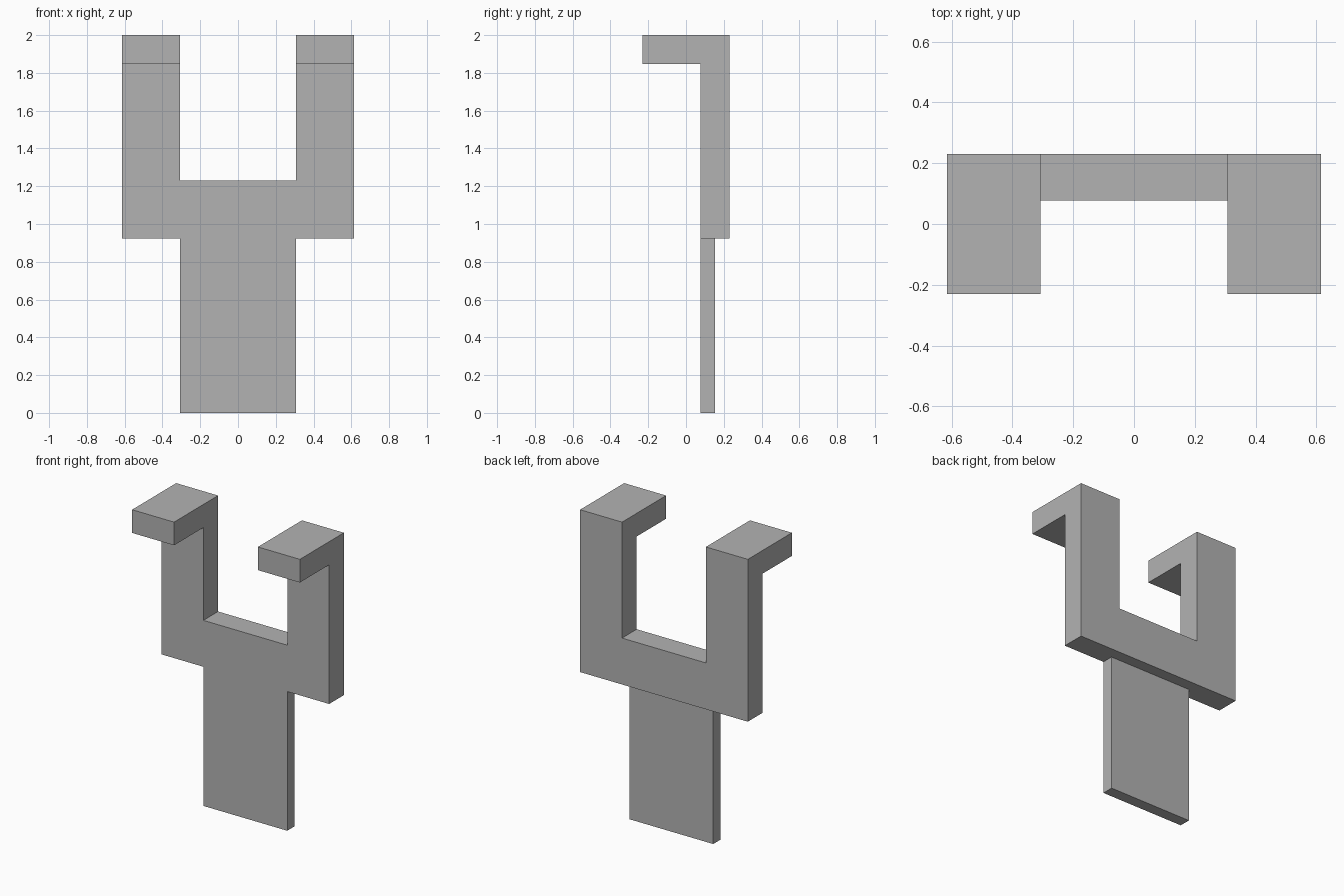
import bpy
import bmesh
from mathutils import Vector

cube = bpy.data.objects.get("Cube")
if cube:
    bpy.data.objects.remove(cube, do_unlink=True)

U = 2 / 26  # module: the whole height is 26 modules

grey = bpy.data.materials.new("mid_grey")
grey.use_nodes = True
colour = (0.45, 0.45, 0.45, 1)
grey.diffuse_color = colour
grey.node_tree.nodes["Principled BSDF"].inputs["Base Color"].default_value = colour


def extrude_profile(name, points, x0, x1):
    """Extrude a (y, z) outline along x, all measured in modules."""
    bm = bmesh.new()
    verts = [bm.verts.new((x0 * U, y * U, z * U)) for y, z in points]
    face = bm.faces.new(verts)
    result = bmesh.ops.extrude_face_region(bm, geom=[face])
    moved = [v for v in result["geom"] if isinstance(v, bmesh.types.BMVert)]
    bmesh.ops.translate(bm, verts=moved, vec=Vector(((x1 - x0) * U, 0, 0)))
    bmesh.ops.recalc_face_normals(bm, faces=bm.faces)
    mesh = bpy.data.meshes.new(name)
    bm.to_mesh(mesh)
    bm.free()
    mesh.materials.append(grey)
    obj = bpy.data.objects.new(name, mesh)
    bpy.context.collection.objects.link(obj)
    return obj


def rectangle(y0, y1, z0, z1):
    return [(y0, z0), (y1, z0), (y1, z1), (y0, z1)]


# Upright arms with forward hooks
hooked_arm = [(1, 12), (3, 12), (3, 26), (-3, 26), (-3, 24), (1, 24)]
extrude_profile("left_hooked_arm", hooked_arm, 4, 8)
extrude_profile("right_hooked_arm", hooked_arm, -8, -4)

# Thick bar joining the arms
extrude_profile("cross_bar", rectangle(1, 3, 12, 16), -4, 4)

# Thin plate hanging below, flush with the front
extrude_profile("lower_plate", rectangle(1, 2, 0, 12), -4, 4)
